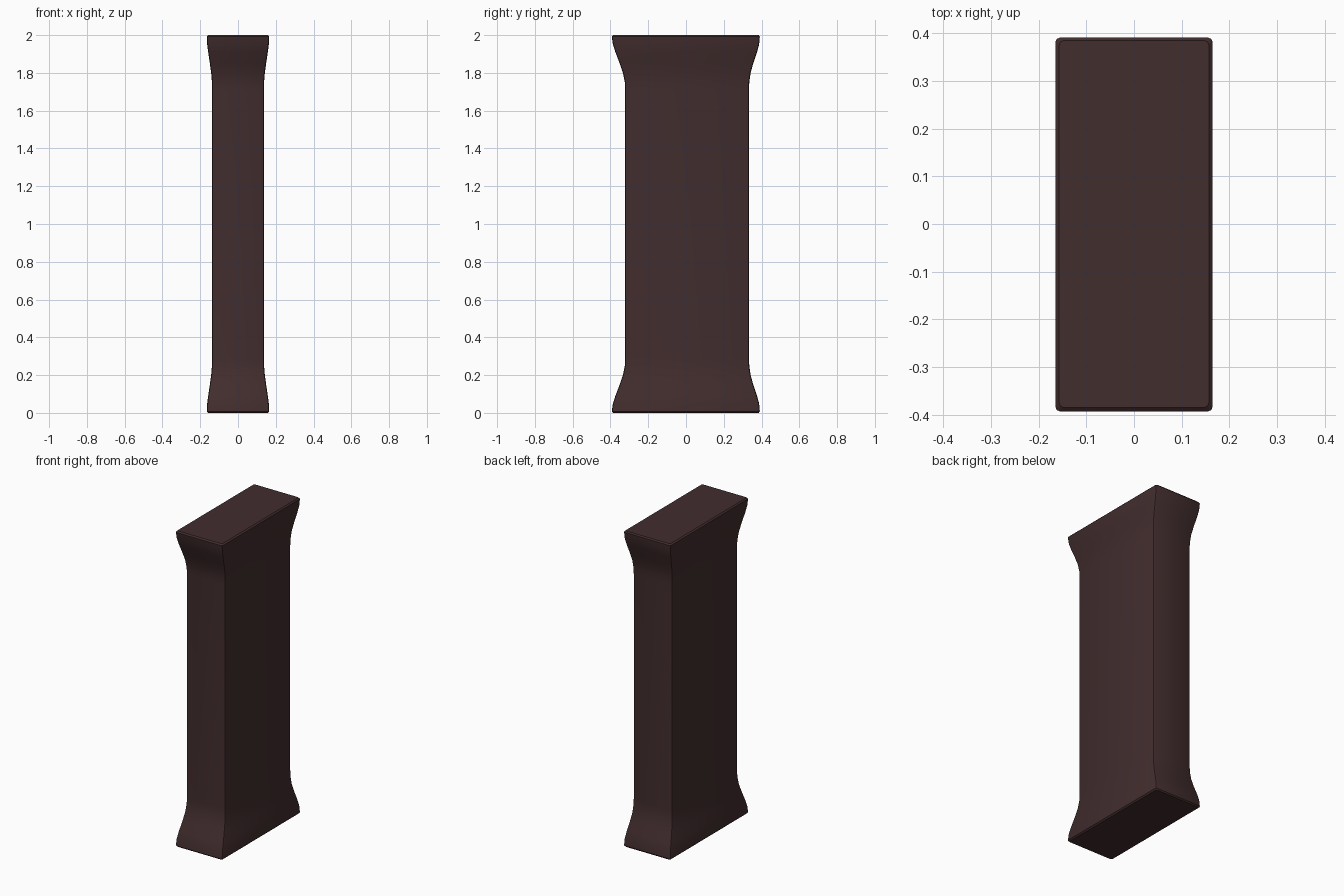
import bpy, bmesh

if "Cube" in bpy.data.objects:
    bpy.data.objects.remove(bpy.data.objects["Cube"])

# One flat dark brown
brown = bpy.data.materials.new("dark_brown")
brown.diffuse_color = (0.054, 0.026, 0.027, 1)
brown.use_nodes = True
brown.node_tree.nodes["Principled BSDF"].inputs["Base Color"].default_value = brown.diffuse_color

# Flare profile: height, half width, front y, back y
flare = [
    (0.0, 0.157, -0.385, 0.385),
    (0.008, 0.165, -0.393, 0.391),
    (0.05, 0.163, -0.387, 0.387),
    (0.09, 0.158, -0.374, 0.376),
    (0.15, 0.149, -0.351, 0.356),
    (0.20, 0.142, -0.334, 0.342),
    (0.25, 0.138, -0.324, 0.335),
    (0.29, 0.137, -0.322, 0.334),
]
levels = flare + [(2 - z, w, a, b) for z, w, a, b in reversed(flare)]


def ring(bm, z, w, a, b, c=0.010):
    """Rectangle with softened corners at one height."""
    k = c * 0.3
    pts = []
    for sx, y, sy in ((1, a, -1), (1, b, 1), (-1, b, 1), (-1, a, -1)):
        corner = [(sx * (w - c), y), (sx * (w - k), y - sy * k), (sx * w, y - sy * c)]
        pts += corner if sx * sy < 0 else corner[::-1]
    return [bm.verts.new((x, y, z)) for x, y in pts]


# Pillar: shaft with a flared foot and head
bm = bmesh.new()
rings = [ring(bm, *lv) for lv in levels]
n = len(rings[0])
for lo, hi in zip(rings, rings[1:]):
    for i in range(n):
        j = (i + 1) % n
        bm.faces.new((lo[i], lo[j], hi[j], hi[i]))
bm.faces.new(rings[0][::-1])
bm.faces.new(rings[-1])
bmesh.ops.recalc_face_normals(bm, faces=bm.faces)
mesh = bpy.data.meshes.new("pillar")
bm.to_mesh(mesh)
bm.free()
mesh.materials.append(brown)
pillar = bpy.data.objects.new("pillar", mesh)
bpy.context.collection.objects.link(pillar)

# Smooth curves, crisp ends
bpy.context.view_layer.objects.active = pillar
pillar.select_set(True)
bpy.ops.object.shade_smooth_by_angle(angle=0.6)
